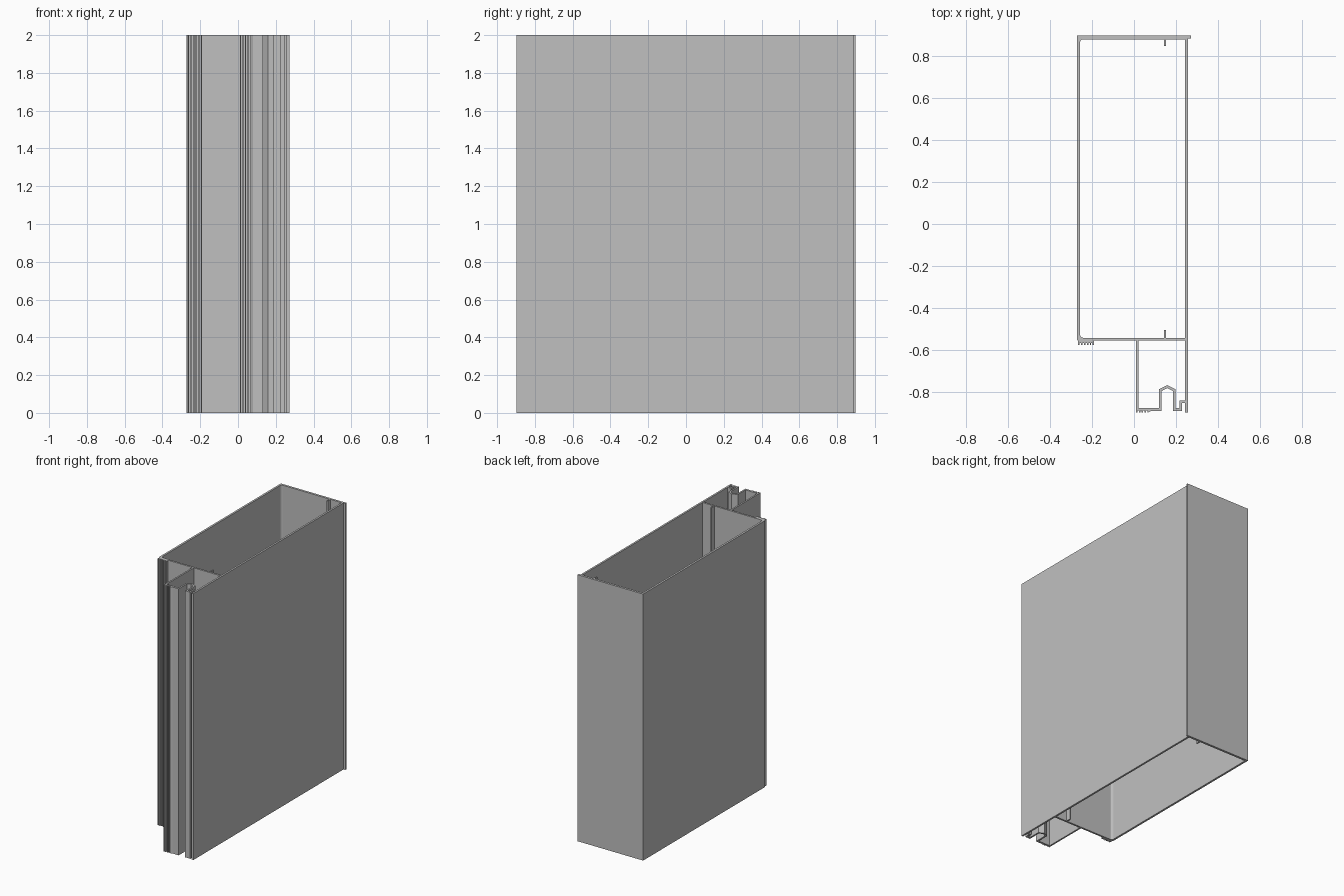
import bpy
import bmesh
from math import cos, sin, radians

HEIGHT = 2.0

cube = bpy.data.objects.get("Cube")
if cube:
    bpy.data.objects.remove(cube, do_unlink=True)

metal = bpy.data.materials.new("bare aluminium grey")
metal.use_nodes = True
grey = (0.53, 0.53, 0.53, 1)
metal.diffuse_color = grey
metal.node_tree.nodes["Principled BSDF"].inputs["Base Color"].default_value = grey


def ribs(x_start, x_end, y, count, depth=0.008):
    """Row of small square gripping ribs along the underside of a wall."""
    step = (x_end - x_start) / (2 * count - 1)
    points = []
    for i in range(2 * count - 1):
        level = y - depth if i % 2 == 0 else y
        points += [(x_start + i * step, level), (x_start + (i + 1) * step, level)]
    return points


def fillet(cx, cy, radius, start, end, steps=4):
    """Rounded inside corner."""
    angles = [radians(start + (end - start) * i / steps) for i in range(steps + 1)]
    return [(cx + radius * cos(a), cy + radius * sin(a)) for a in angles]


def extrude_section(name, loops):
    """Fill an outline with its holes and pull it up to full height."""
    bm = bmesh.new()
    edges = []
    for loop in loops:
        verts = [bm.verts.new((x, y, 0)) for x, y in loop]
        edges += [bm.edges.new((v, verts[i - 1])) for i, v in enumerate(verts)]
    bmesh.ops.triangle_fill(bm, edges=edges, use_beauty=True)
    grown = bmesh.ops.extrude_face_region(bm, geom=bm.faces[:])["geom"]
    top = [g for g in grown if isinstance(g, bmesh.types.BMVert)]
    bmesh.ops.translate(bm, verts=top, vec=(0, 0, HEIGHT))
    bmesh.ops.recalc_face_normals(bm, faces=bm.faces[:])
    mesh = bpy.data.meshes.new(name)
    bm.to_mesh(mesh)
    bm.free()
    mesh.materials.append(metal)
    obj = bpy.data.objects.new(name, mesh)
    bpy.context.collection.objects.link(obj)
    return obj


# Outer skin: back lip, long side wall, glazing slot, clip groove, ribbed feet
outer = [(-0.272, 0.897), (0.272, 0.897), (0.272, 0.884), (0.257, 0.884),
         (0.257, -0.897), (0.244, -0.897), (0.244, -0.853), (0.228, -0.853),
         (0.228, -0.892), (0.186, -0.892), (0.186, -0.796), (0.158, -0.782),
         (0.132, -0.796), (0.132, -0.892), (0.08, -0.892)]
outer += ribs(0.07, 0.01, -0.889, 5)
outer += [(0.01, -0.556), (-0.19, -0.556)]
outer += ribs(-0.19, -0.266, -0.568, 6)
outer += [(-0.266, -0.556), (-0.272, -0.55)]

# Main chamber with two small locating fins and rounded left corners
chamber = fillet(-0.242, 0.865, 0.015, 180, 90)
chamber += [(0.143, 0.88), (0.143, 0.848), (0.152, 0.848), (0.152, 0.88),
            (0.243, 0.88), (0.243, -0.542),
            (0.152, -0.542), (0.152, -0.505), (0.143, -0.505), (0.143, -0.542)]
chamber += fillet(-0.242, -0.527, 0.015, 270, 180)

# Small front chamber wrapped around the clip groove
front_chamber = [(0.022, -0.556), (0.243, -0.556), (0.243, -0.84), (0.216, -0.84),
                 (0.216, -0.876), (0.198, -0.876), (0.198, -0.787), (0.158, -0.768),
                 (0.12, -0.787), (0.12, -0.876), (0.022, -0.876)]

extrude_section("extruded_frame_profile", [outer, chamber, front_chamber])
